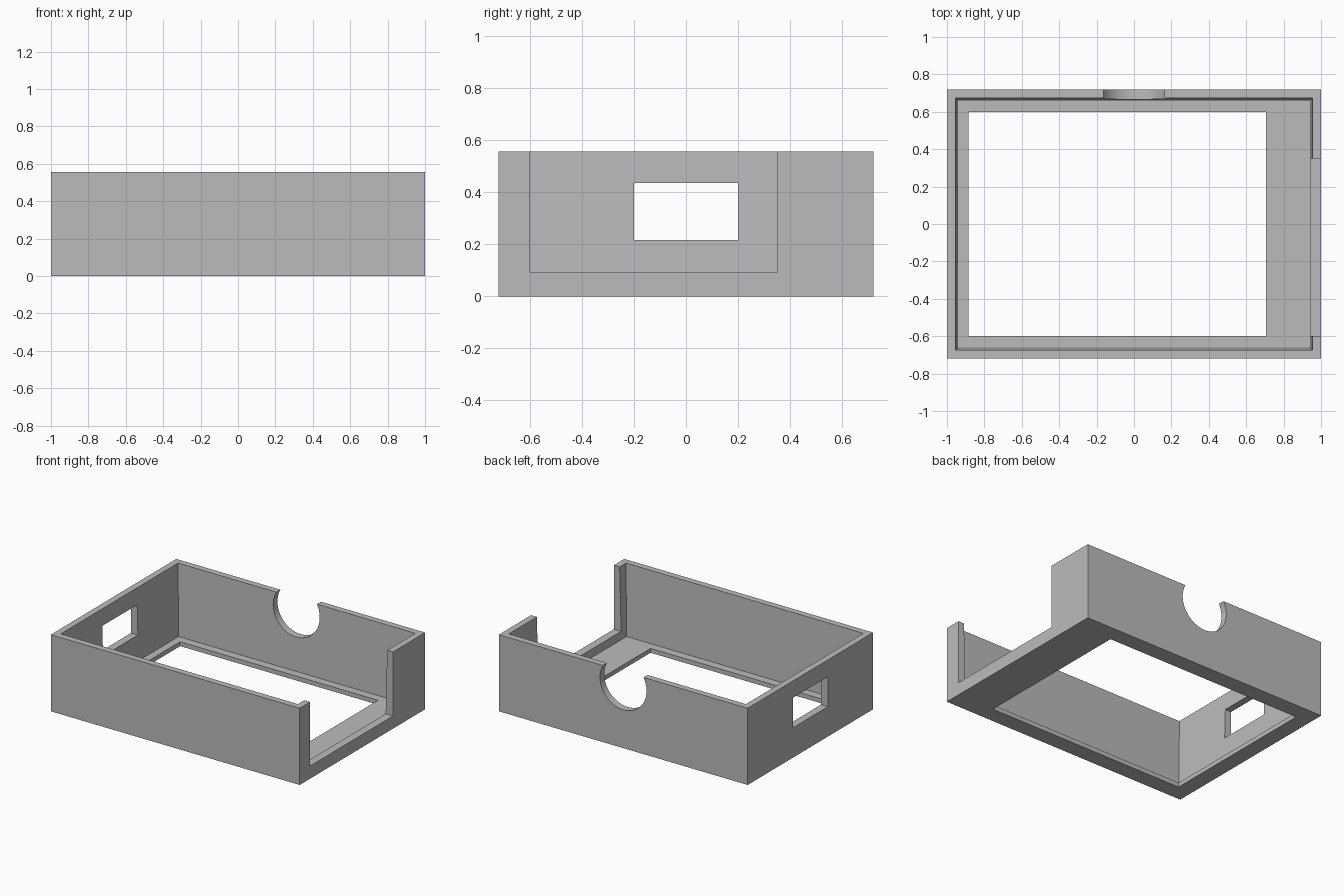
import bpy
import bmesh
import math
from mathutils import Matrix

default = bpy.data.objects.get("Cube")
if default:
    bpy.data.objects.remove(default, do_unlink=True)

HEIGHT = 0.557
FLOOR = 0.032

grey = bpy.data.materials.new("plain grey")
grey.use_nodes = True
grey.diffuse_color = (0.5, 0.5, 0.5, 1)
grey.node_tree.nodes["Principled BSDF"].inputs["Base Color"].default_value = grey.diffuse_color


def add_object(name, bm):
    mesh = bpy.data.meshes.new(name)
    bmesh.ops.recalc_face_normals(bm, faces=bm.faces)
    bm.to_mesh(mesh)
    bm.free()
    mesh.materials.append(grey)
    obj = bpy.data.objects.new(name, mesh)
    bpy.context.collection.objects.link(obj)
    return obj


def box(name, x, y, z, flare=0.0):
    """Box from (min, max) ranges; flare widens the top on every side."""
    bm = bmesh.new()
    bmesh.ops.create_cube(bm, size=2)
    for v in bm.verts:
        grow = flare if v.co.z > 0 else 0
        sx, sy = v.co.x, v.co.y
        v.co = (x[sx > 0] + sx * grow, y[sy > 0] + sy * grow, z[v.co.z > 0])
    return add_object(name, bm)


def cylinder_y(name, centre, radius, depth):
    bm = bmesh.new()
    bmesh.ops.create_cone(bm, cap_ends=True, segments=64, radius1=radius, radius2=radius, depth=depth,
                          matrix=Matrix.Translation(centre) @ Matrix.Rotation(math.pi / 2, 4, "X"))
    return add_object(name, bm)


# Outer block of the open tray
tray = box("tray_shell", (-1, 1), (-0.72, 0.72), (0, HEIGHT))

cutters = [
    # Slightly drafted interior
    box("cavity_cutter", (-0.94, 0.94), (-0.66, 0.66), (FLOOR, HEIGHT + 0.1), flare=0.016),
    # Large opening in the floor
    box("floor_cutter", (-0.885, 0.705), (-0.6, 0.6), (-0.1, 0.1)),
    # Open notch in the left wall
    box("notch_cutter", (0.9, 1.1), (-0.6, 0.35), (0.092, HEIGHT + 0.1)),
    # Window in the right wall
    box("window_cutter", (-1.1, -0.9), (-0.2, 0.2), (0.217, 0.435)),
    # Round cut-out breaking through the top of the back wall
    cylinder_y("round_cutter", (0, 0.72, 0.465), 0.187, 0.3),
]

bpy.context.view_layer.objects.active = tray
for cutter in cutters:
    cutter.hide_render = True
    cut = tray.modifiers.new(cutter.name, "BOOLEAN")
    cut.operation = "DIFFERENCE"
    cut.solver = "EXACT"
    cut.object = cutter
    bpy.ops.object.modifier_apply(modifier=cut.name)
    bpy.data.objects.remove(cutter, do_unlink=True)

# Smooth only the round cut-out
bpy.ops.object.select_all(action="DESELECT")
tray.select_set(True)
bpy.ops.object.shade_smooth_by_angle(angle=math.radians(30))
